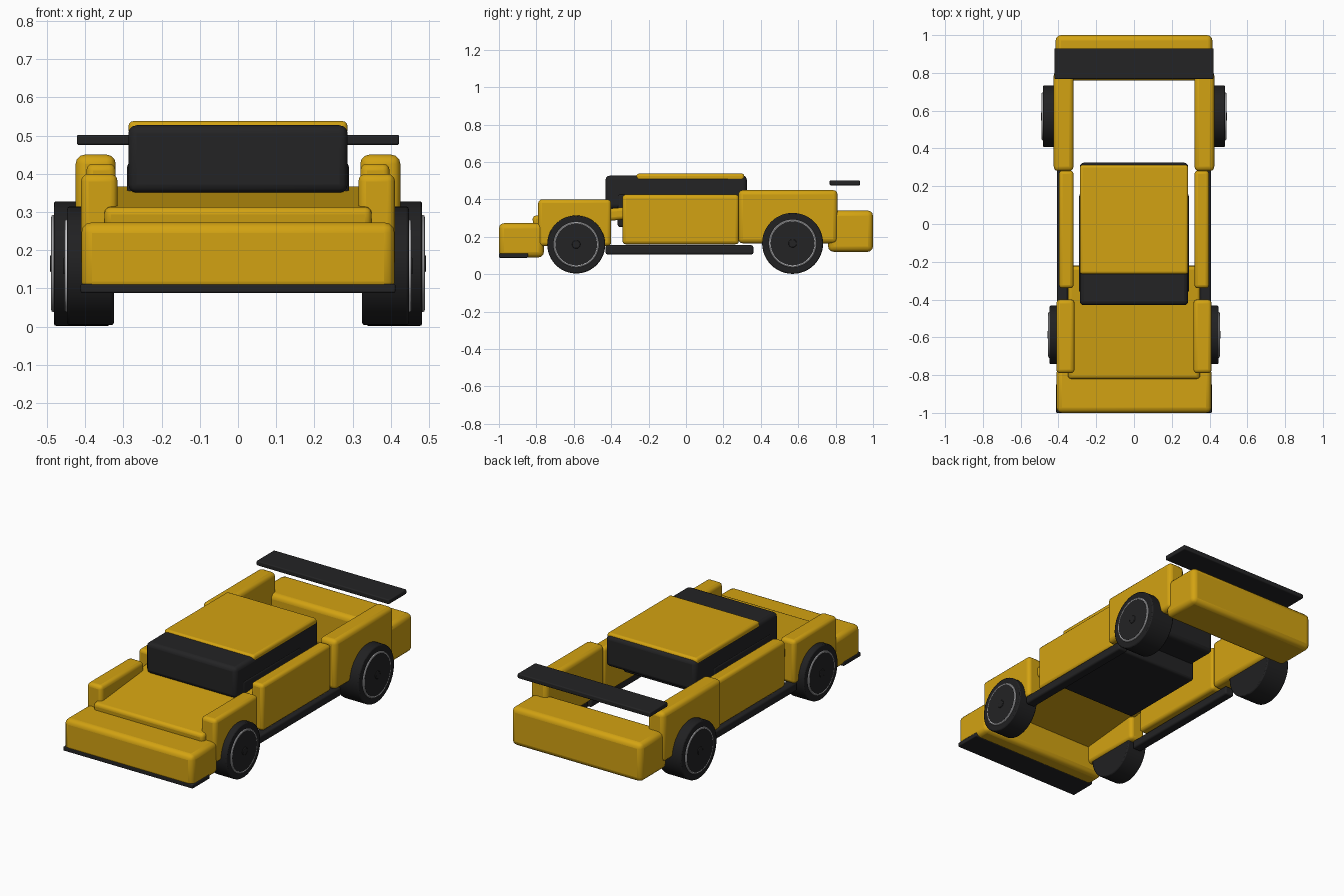
import bpy, math

if "Cube" in bpy.data.objects:
    bpy.data.objects.remove(bpy.data.objects["Cube"])


def material(name, colour):
    m = bpy.data.materials.new(name)
    m.diffuse_color = (*colour, 1)
    m.use_nodes = True
    m.node_tree.nodes["Principled BSDF"].inputs["Base Color"].default_value = m.diffuse_color
    return m


YELLOW = material("yellow paint", (0.65, 0.365, 0.006))
BLACK = material("black trim", (0.017, 0.017, 0.018))
RUBBER = material("dark rubber", (0.015, 0.015, 0.016))
SILVER = material("silver rim", (0.6, 0.6, 0.62))


def finish(obj, name, mat, bevel=0.0, segments=3):
    obj.name = name
    obj.data.materials.append(mat)
    if bevel:
        b = obj.modifiers.new("rounded edges", 'BEVEL')
        b.width, b.segments, b.limit_method = bevel, segments, 'ANGLE'
    bpy.ops.object.shade_smooth_by_angle(angle=math.radians(40))
    return obj


def box(name, mat, xs, ys, zs, bevel, tilt=0.0):
    """Rounded box given by its limits on each axis."""
    lims = (xs, ys, zs)
    bpy.ops.mesh.primitive_cube_add(size=1, location=[(a + b) / 2 for a, b in lims])
    obj = bpy.context.object
    obj.scale = [b - a for a, b in lims]
    bpy.ops.object.transform_apply(location=False, rotation=False, scale=True)
    obj.rotation_euler.x = tilt
    return finish(obj, name, mat, bevel)


def disc(name, mat, r, x0, x1, y, z, bevel=0.0):
    """Cylinder lying along x."""
    bpy.ops.mesh.primitive_cylinder_add(vertices=48, radius=r, depth=abs(x1 - x0),
                                        location=((x0 + x1) / 2, y, z),
                                        rotation=(0, math.pi / 2, 0))
    return finish(bpy.context.object, name, mat, bevel, 2)


# Nose, bonnet and tail
box("front_bumper", YELLOW, (-.41, .41), (-1, -.76), (.09, .273), .028)
box("front_splitter", BLACK, (-.412, .412), (-1, -.845), (.088, .112), .005)
box("bonnet", YELLOW, (-.35, .35), (-.82, -.22), (.275, .34), .018, math.radians(5.5))
box("rear_bumper", YELLOW, (-.415, .415), (.76, 1), (.12, .34), .028)
box("rear_wing", BLACK, (-.422, .422), (.768, .93), (.475, .502), .006)

# Cabin
box("cabin_glass", BLACK, (-.287, .287), (-.43, .325), (.35, .527), .022)
box("cabin_base", BLACK, (-.29, .29), (-.365, .16), (.252, .43), .012)
box("roof", YELLOW, (-.287, .287), (-.265, .312), (.5, .538), .014)

# Side panels and wheels on both sides
for s, side in ((1, "right"), (-1, "left")):
    def span(a, b):
        return tuple(sorted((s * a, s * b)))

    box(f"front_fender_{side}", YELLOW, span(.315, .411), (-.79, -.40), (.15, .40), .02)
    box(f"door_{side}", YELLOW, span(.32, .397), (-.34, .283), (.16, .426), .018)
    box(f"rear_fender_{side}", YELLOW, span(.32, .425), (.28, .81), (.165, .45), .024)
    box(f"side_skirt_{side}", BLACK, span(.35, .407), (-.43, .36), (.106, .155), .01)

    for end, y, r, inner, outer in (("front", -.587, .155, .325, .447),
                                    ("rear", .57, .163, .335, .482)):
        z = r + .002 if end == "rear" else r + .004
        tag = f"{end}_{side}"
        disc(f"tyre_{tag}", RUBBER, r, s * inner, s * outer, y, z, .006)
        disc(f"hub_{tag}", BLACK, r * .72, s * (outer - .02), s * (outer + .006), y, z)
        disc(f"hub_cap_{tag}", BLACK, .022, s * outer, s * (outer + .01), y, z, .003)
        bpy.ops.mesh.primitive_torus_add(major_segments=48, minor_segments=8,
                                         major_radius=r * .745, minor_radius=.006,
                                         location=(s * (outer + .001), y, z),
                                         rotation=(0, math.pi / 2, 0))
        finish(bpy.context.object, f"rim_ring_{tag}", SILVER)
